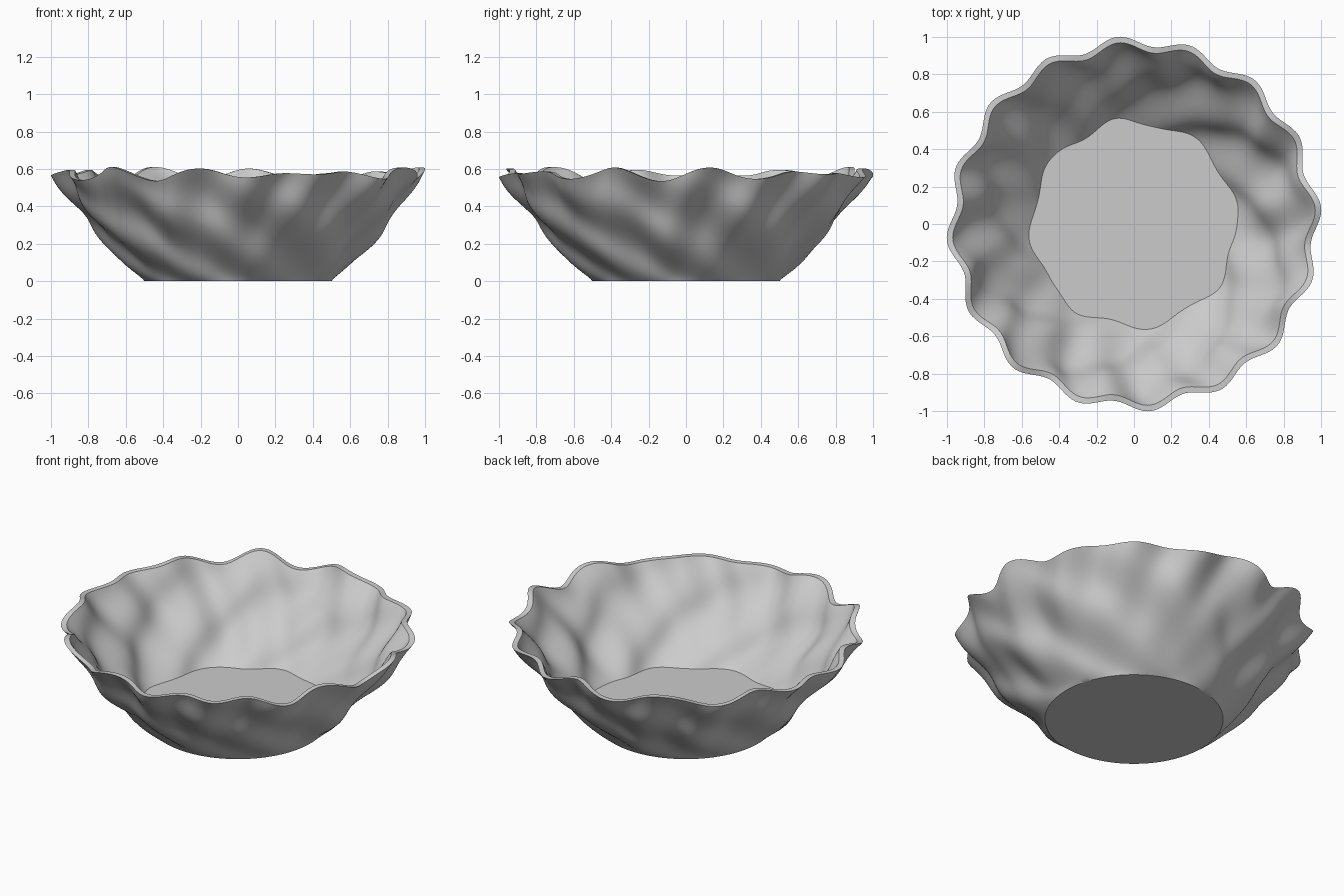
import bpy, bmesh
from math import sin, cos, pi, radians, exp

if "Cube" in bpy.data.objects:
    bpy.data.objects.remove(bpy.data.objects["Cube"])

SEG, ROWS = 256, 40
FLOOR_Z, THICK = 0.08, 0.032

def rim_height(a):
    # uneven scalloped lip: two wave trains beating together
    b = a + radians(8)
    return 0.573 - 0.019 * (cos(10 * b) + cos(13 * b))

def wall_radius(a, t):
    # flared wall, broad spiral ripples low down, fine flutes at the lip
    base = 0.5 + 0.475 * t + 0.03 * sin(pi * t)
    grow = 1 - exp(-t * 12)
    broad = 0.024 * grow * (1 - 0.85 * t ** 3) * cos(8 * (a - radians(9)) + 9 * (t - 0.14))
    fine = 0.027 * t ** 1.5 * cos(16 * (a - radians(5)) - 5 * (t - 1))
    return base + broad + fine

def ring(bm, radius, height):
    verts = []
    for i in range(SEG):
        a = 2 * pi * i / SEG
        r = radius(a)
        verts.append(bm.verts.new((r * cos(a), r * sin(a), height(a))))
    return verts

def bridge(bm, lower, upper):
    for i in range(SEG):
        j = (i + 1) % SEG
        bm.faces.new((lower[i], lower[j], upper[j], upper[i]))

bm = bmesh.new()

# outer wall, from foot to lip
rings = []
for k in range(ROWS + 1):
    t = k / ROWS
    rings.append(ring(bm, lambda a: wall_radius(a, t), lambda a: t * rim_height(a)))

# inner wall, from lip down to the floor
for k in range(ROWS + 1):
    s = 1 - k / ROWS
    def inner_t(a):
        low = FLOOR_Z / rim_height(a)
        return low + (1 - low) * s
    rings.append(ring(bm, lambda a: wall_radius(a, inner_t(a)) - THICK,
                      lambda a: inner_t(a) * rim_height(a)))

for lower, upper in zip(rings, rings[1:]):
    bridge(bm, lower, upper)

# flat underside and floor
bm.faces.new(list(reversed(rings[0])))
centre = bm.verts.new((0, 0, FLOOR_Z))
for i in range(SEG):
    bm.faces.new((rings[-1][i], rings[-1][(i + 1) % SEG], centre))
bmesh.ops.recalc_face_normals(bm, faces=bm.faces)

mesh = bpy.data.meshes.new("bowl")
bm.to_mesh(mesh)
bm.free()
bowl = bpy.data.objects.new("bowl", mesh)
bpy.context.collection.objects.link(bowl)

# single grey glaze
grey = bpy.data.materials.new("grey")
grey.diffuse_color = (0.6, 0.6, 0.6, 1)
grey.use_nodes = True
grey.node_tree.nodes["Principled BSDF"].inputs["Base Color"].default_value = grey.diffuse_color
mesh.materials.append(grey)

bpy.context.view_layer.objects.active = bowl
bowl.select_set(True)
bpy.ops.object.shade_smooth_by_angle(angle=radians(35))
